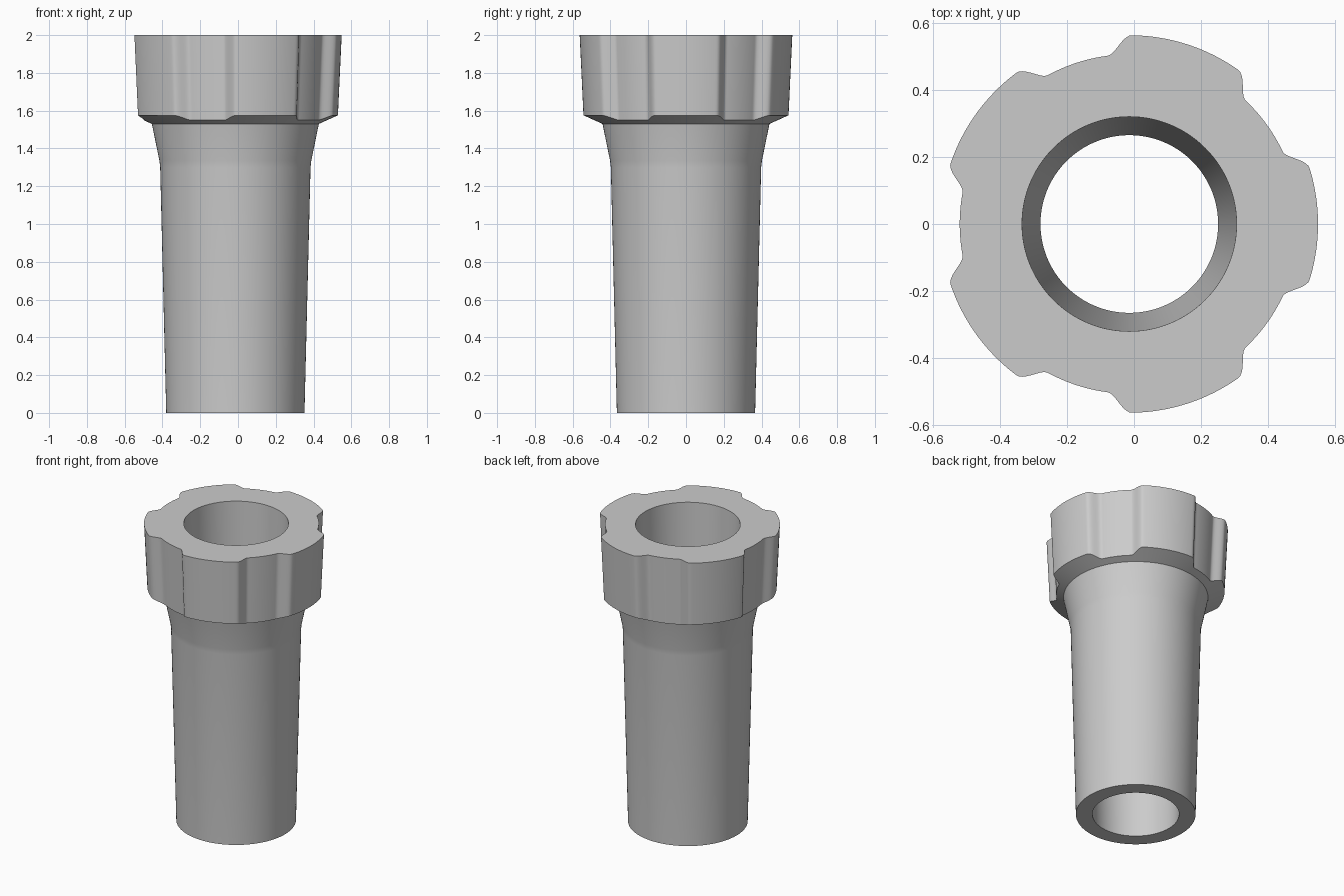
import bpy, bmesh, math

cube = bpy.data.objects.get("Cube")
if cube:
    bpy.data.objects.remove(cube)

SEGMENTS = 360
LOBES = 5
CENTER_X = -0.014

grey = bpy.data.materials.new("light_grey")
grey.use_nodes = True
colour = (0.6, 0.6, 0.6, 1)
grey.diffuse_color = colour
grey.node_tree.nodes["Principled BSDF"].inputs["Base Color"].default_value = colour


def lobed_radius(angle):
    """Radius of the grip outline: broad lobes with rounded flanks."""
    pitch = 360 / LOBES
    away = abs((math.degrees(angle) + pitch / 2) % pitch - pitch / 2)
    t = min(max((away - 17.3) / 8, 0), 1)
    return 0.563 - 0.057 * t * t * (3 - 2 * t)


def circle(radius, z):
    return lambda angle: (radius, z)


def collar_top(angle):
    return lobed_radius(angle), 2.0


def collar_bottom(angle):
    # drafted side meets the conical underside
    radius = lobed_radius(angle) - 0.02
    return radius, 1.53 + (radius - 0.442) * 0.45


# Closed wall section: up the outside, over the rim, down the tapered bore
sections = [
    circle(0.265, 0), circle(0.366, 0), circle(0.398, 1.30),
    circle(0.402, 1.335), circle(0.442, 1.53),
    collar_bottom, collar_top, circle(0.32, 2.0),
]

bm = bmesh.new()
rings = []
for section in sections:
    ring = []
    for i in range(SEGMENTS):
        a = math.tau * i / SEGMENTS
        r, z = section(a)
        ring.append(bm.verts.new((CENTER_X + r * math.cos(a), r * math.sin(a), z)))
    rings.append(ring)

for k, low in enumerate(rings):
    high = rings[(k + 1) % len(rings)]
    for i in range(SEGMENTS):
        j = (i + 1) % SEGMENTS
        bm.faces.new((low[i], low[j], high[j], high[i]))
bmesh.ops.recalc_face_normals(bm, faces=bm.faces)

mesh = bpy.data.meshes.new("lobed_collar_tube")
bm.to_mesh(mesh)
bm.free()
mesh.materials.append(grey)
tube = bpy.data.objects.new("lobed_collar_tube", mesh)
bpy.context.collection.objects.link(tube)

bpy.ops.object.select_all(action="DESELECT")
tube.select_set(True)
bpy.context.view_layer.objects.active = tube
bpy.ops.object.shade_smooth_by_angle(angle=math.radians(30))
